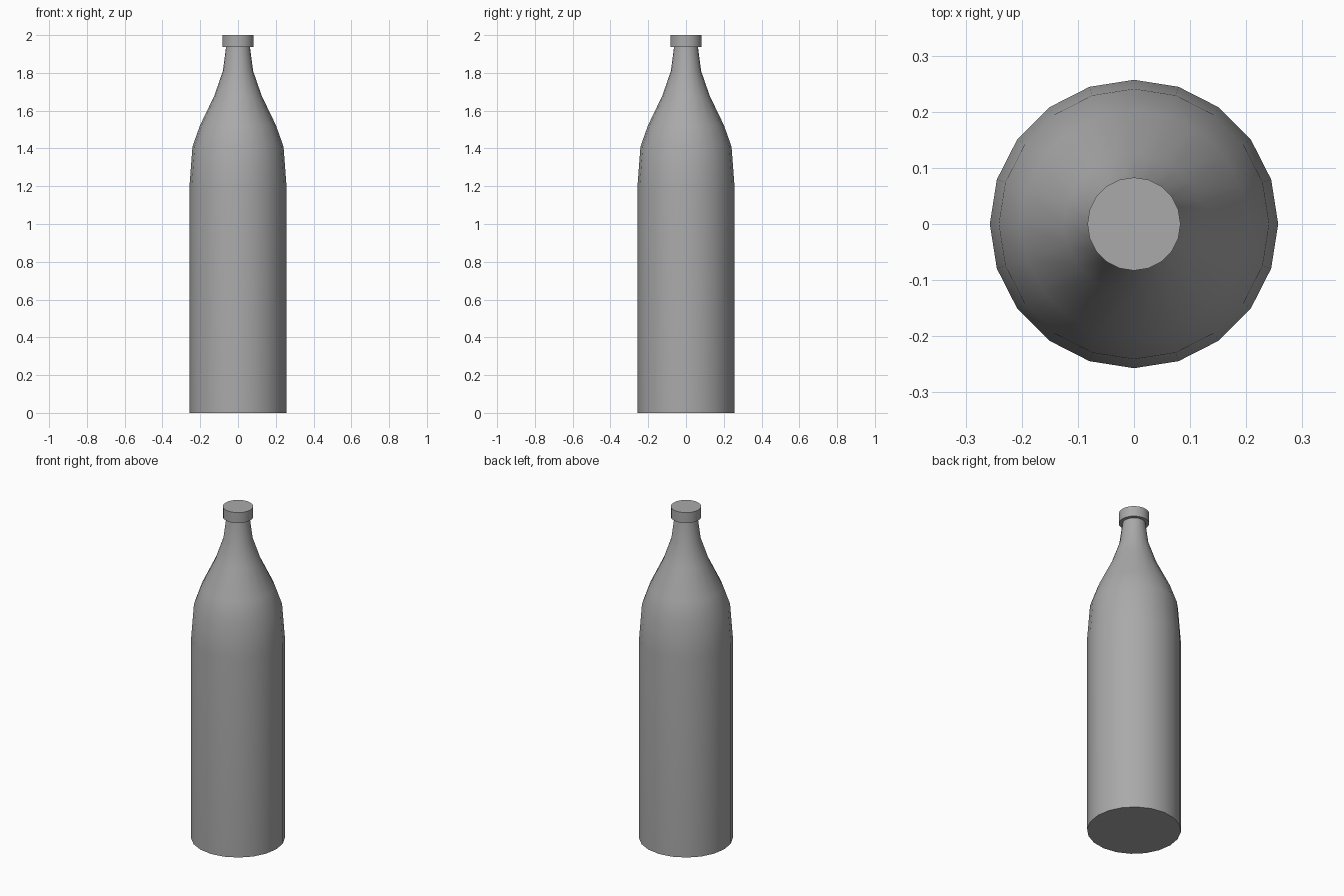
import bpy
import bmesh
from math import cos, sin, tau, radians

if "Cube" in bpy.data.objects:
    bpy.data.objects.remove(bpy.data.objects["Cube"], do_unlink=True)

SIDES = 20

grey = bpy.data.materials.new("grey")
grey.use_nodes = True
colour = (0.4, 0.4, 0.4, 1)
grey.diffuse_color = colour
grey.node_tree.nodes["Principled BSDF"].inputs["Base Color"].default_value = colour


def lathe(name, profile):
    """Closed solid of revolution from (radius, height) points."""
    bm = bmesh.new()
    rings = [[bm.verts.new((r * cos(tau * i / SIDES), r * sin(tau * i / SIDES), z))
              for i in range(SIDES)] for r, z in profile]
    for low, high in zip(rings, rings[1:]):
        for i in range(SIDES):
            j = (i + 1) % SIDES
            bm.faces.new((low[i], low[j], high[j], high[i]))
    bm.faces.new(rings[0][::-1])
    bm.faces.new(rings[-1])
    mesh = bpy.data.meshes.new(name)
    bm.to_mesh(mesh)
    bm.free()
    mesh.materials.append(grey)
    obj = bpy.data.objects.new(name, mesh)
    bpy.context.collection.objects.link(obj)
    bpy.ops.object.select_all(action="DESELECT")
    obj.select_set(True)
    bpy.context.view_layer.objects.active = obj
    bpy.ops.object.shade_smooth_by_angle(angle=radians(35))
    return obj


# Straight body, rounded shoulder and tapering neck
lathe("bottle_body", [(0.257, 0), (0.257, 1.2), (0.241, 1.41), (0.202, 1.52),
                      (0.125, 1.68), (0.08, 1.81), (0.063, 1.94)])

# Flat cap over the mouth
lathe("bottle_cap", [(0.083, 1.937), (0.083, 2.0)])
